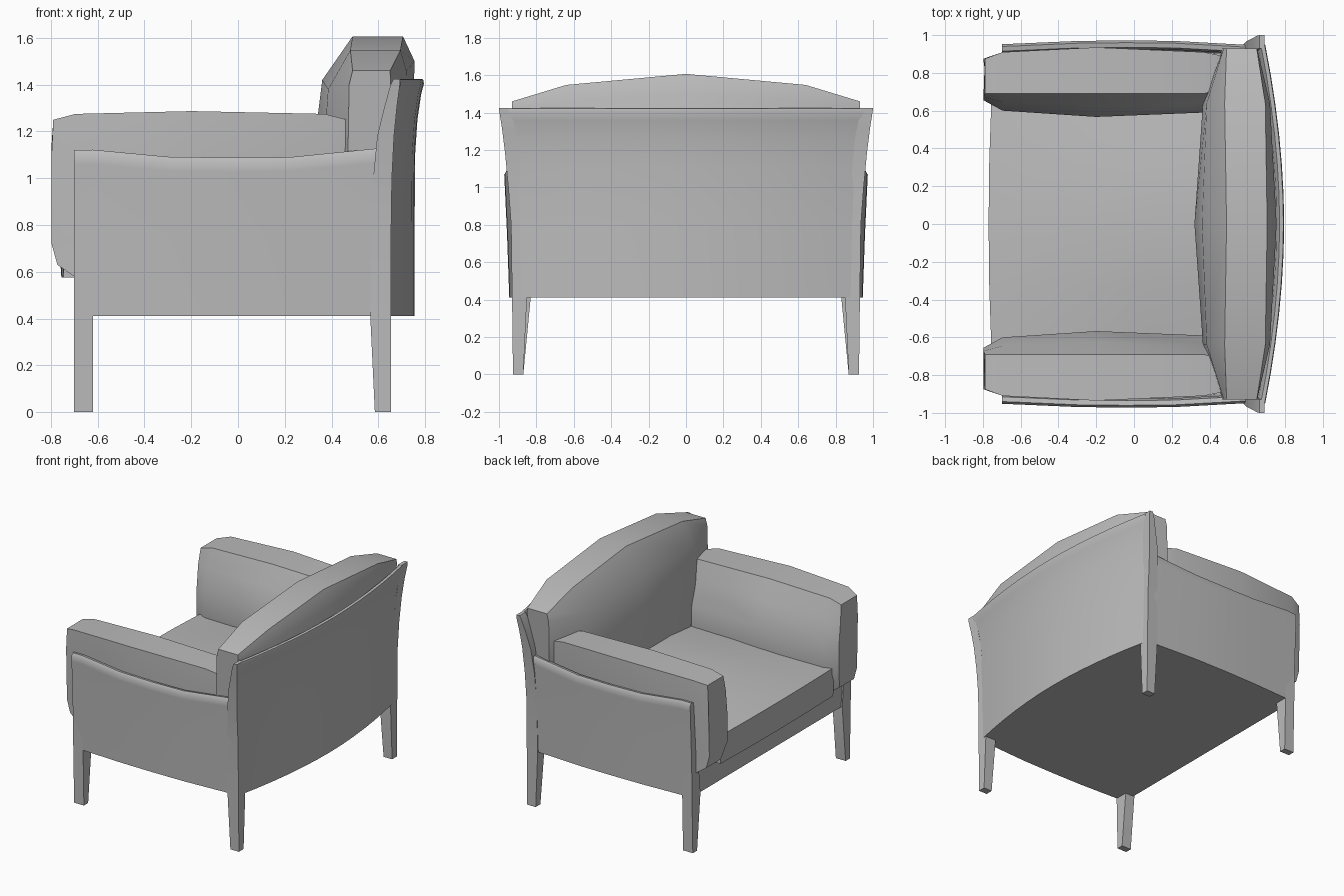
import bpy
import bmesh
import math

cube = bpy.data.objects.get("Cube")
if cube:
    bpy.data.objects.remove(cube, do_unlink=True)

grey = bpy.data.materials.new("upholstery grey")
grey.use_nodes = True
COLOUR = (0.5, 0.5, 0.5, 1)
grey.diffuse_color = COLOUR
grey.node_tree.nodes["Principled BSDF"].inputs["Base Color"].default_value = COLOUR


def loft(name, rings, angle=32):
    """Skin a row of closed cross-sections and cap both ends."""
    bm = bmesh.new()
    rows = [[bm.verts.new(p) for p in ring] for ring in rings]
    n = len(rows[0])
    for a, b in zip(rows, rows[1:]):
        for i in range(n):
            j = (i + 1) % n
            bm.faces.new((a[i], a[j], b[j], b[i]))
    bm.faces.new(rows[0])
    bm.faces.new(rows[-1])
    bmesh.ops.recalc_face_normals(bm, faces=bm.faces)
    mesh = bpy.data.meshes.new(name)
    bm.to_mesh(mesh)
    bm.free()
    mesh.materials.append(grey)
    obj = bpy.data.objects.new(name, mesh)
    bpy.context.collection.objects.link(obj)
    bpy.ops.object.select_all(action="DESELECT")
    obj.select_set(True)
    bpy.context.view_layer.objects.active = obj
    bpy.ops.object.shade_smooth_by_angle(angle=math.radians(angle))
    return obj


def both_sides(name, rings, angle=32):
    """Loft a part on the +y side and its mirror on the -y side."""
    for label, s in (("right", 1), ("left", -1)):
        loft(f"{label}_{name}", [[(x, s * y, z) for x, y, z in r] for r in rings], angle)


def box_ring(x0, x1, y0, y1, z):
    return [(x0, y0, z), (x1, y0, z), (x1, y1, z), (x0, y1, z)]


def back_x(t):
    """Curved plan line of the back, t from -1 to 1."""
    return 0.755 - 0.1 * abs(t) ** 1.9


# Base frame under the seat, following the curved back
plan = [(-0.69, 0.91), (-0.3, 0.93), (0.2, 0.93), (0.6, 0.9)]
plan += [(back_x(t) - 0.005, 0.87 * t) for t in (0.96, 0.75, 0.5, 0.25, 0)]
plan += [(x, -y) for x, y in plan[-2::-1]]
loft("base_frame", [[(x, y, z) for x, y in plan] for z in (0.412, 0.6)])

# Front legs run up the panel ends; back posts sweep outward at the top
both_sides("front_leg", [box_ring(-0.7, -0.62, y0, y1, z) for y0, y1, z in (
    (0.87, 0.92, 0), (0.83, 0.93, 0.415), (0.87, 0.935, 0.8), (0.89, 0.945, 1.09))])
both_sides("back_post", [box_ring(*r) for r in (
    (0.585, 0.655, 0.87, 0.925, 0), (0.565, 0.655, 0.85, 0.93, 0.42),
    (0.57, 0.655, 0.865, 0.935, 0.8), (0.578, 0.658, 0.88, 0.95, 1.0),
    (0.595, 0.667, 0.895, 0.967, 1.18), (0.627, 0.68, 0.91, 0.983, 1.31),
    (0.652, 0.692, 0.925, 0.997, 1.4), (0.665, 0.692, 0.93, 1.0, 1.425))])

# Side panels with a rolled top rim
side_rings = []
for x, y, top in ((-0.7, 0.925, 1.12), (-0.62, 0.928, 1.122), (-0.3, 0.942, 1.092),
                  (-0.04, 0.945, 1.088), (0.22, 0.942, 1.09), (0.62, 0.92, 1.13)):
    profile = [(0, 0.412), (0.012, 0.75), (0.025, top - 0.06), (0.027, top - 0.02),
               (0.015, top), (-0.01, top - 0.005), (-0.02, top - 0.05), (-0.03, 0.412)]
    side_rings.append([(x, y + dy, z) for dy, z in profile])
both_sides("side_panel", side_rings, 40)

# Curved back panel, flaring out into a rolled rim
back_profile = [(0, 0.412), (0, 0.8), (0.002, 1.1), (0.012, 1.25), (0.028, 1.36), (0.04, 1.405),
                (0.036, 1.423), (0.016, 1.425), (0, 1.39), (-0.025, 1.2), (-0.03, 0.412)]
back_rings = []
for i in range(-6, 7):
    t = i / 6
    back_rings.append([(back_x(t) + dx, t * (0.88 + 0.07 * max(0, (z - 0.6) / 0.82) ** 1.5), z)
                       for dx, z in back_profile])
loft("back_panel", back_rings, 40)

# Seat cushion with a low crown
seat_rings = []
for y in (-0.66, -0.33, 0, 0.33, 0.66):
    c = 1 - (y / 0.66) ** 2
    seat_rings.append([(-0.745 - 0.01 * c, y, 0.575), (-0.755 - 0.015 * c, y, 0.79 + 0.005 * c),
                       (-0.35, y, 0.8 + 0.05 * c), (0.05, y, 0.81 + 0.07 * c),
                       (0.5, y, 0.81 + 0.06 * c), (0.5, y, 0.575)])
loft("seat_cushion", seat_rings)

# Arm cushions: flat top, bulging inner face
arm_rings = []
for x, bulge, inner, outer, top, low in (
        (-0.797, 0.655, 0.69, 0.875, 1.25, 0.63), (-0.695, 0.6, 0.69, 0.91, 1.275, 0.577),
        (-0.2, 0.567, 0.69, 0.935, 1.287, 0.575), (0.37, 0.59, 0.69, 0.91, 1.275, 0.575),
        (0.468, 0.68, 0.72, 0.89, 1.25, 0.6)):
    tuck = 0.025 if x > -0.75 else 0.01
    shift = 0.025 if x < -0.75 else 0
    arm_rings.append([(x + shift * 0.3, inner, top), (x + shift * 0.3, outer, top),
                      (x, outer, 1.1), (x, outer - tuck, 0.72),
                      (x + shift, outer - tuck, low), (x + shift, bulge + 0.04, low),
                      (x, bulge, 0.75), (x, bulge, 0.98), (x, (bulge + inner) / 2, 1.14)])
both_sides("arm_cushion", arm_rings)

# Back cushion: arched top, bulging front, bevelled rear edge
centre = [(0.34, 0.7), (0.32, 1.1), (0.36, 1.42), (0.49, 1.607),
          (0.705, 1.607), (0.755, 1.5), (0.73, 0.7)]
middle = [(0.375, 0.7), (0.365, 1.1), (0.385, 1.38), (0.48, 1.548),
          (0.695, 1.548), (0.72, 1.46), (0.69, 0.7)]
end = [(0.47, 0.7), (0.47, 1.1), (0.475, 1.4), (0.49, 1.46),
       (0.65, 1.46), (0.652, 1.42), (0.63, 0.7)]
cushion_rings = []
for y, section in ((-0.93, end), (-0.64, middle), (0, centre), (0.64, middle), (0.93, end)):
    cushion_rings.append([(x, y * (1 if z > 0.9 else 0.93), z) for x, z in section])
loft("back_cushion", cushion_rings)
